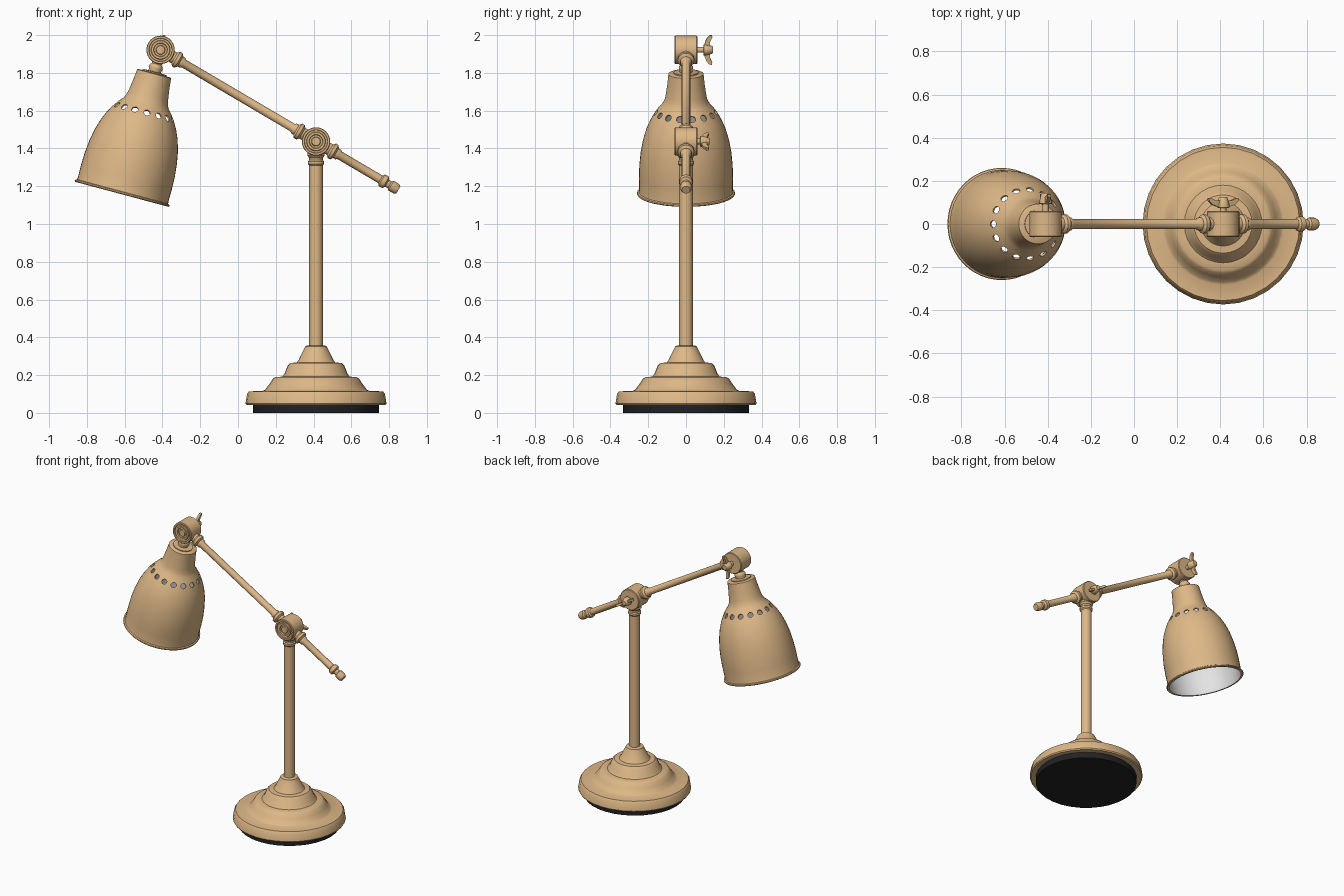
import bpy, bmesh, math
from mathutils import Matrix, Vector

if "Cube" in bpy.data.objects:
    bpy.data.objects.remove(bpy.data.objects["Cube"])


def material(name, rgb):
    m = bpy.data.materials.new(name)
    m.diffuse_color = (*rgb, 1)
    m.use_nodes = True
    m.node_tree.nodes["Principled BSDF"].inputs["Base Color"].default_value = m.diffuse_color
    return m


TAN = material("tan_metal", (0.73, 0.479, 0.242))
BLACK = material("black_pad", (0.016, 0.016, 0.016))
WHITE = material("white_lining", (0.85, 0.85, 0.85))


def add(name, bm, matrix, mats):
    bmesh.ops.remove_doubles(bm, verts=bm.verts, dist=1e-5)
    bmesh.ops.recalc_face_normals(bm, faces=bm.faces)
    me = bpy.data.meshes.new(name)
    bm.to_mesh(me)
    bm.free()
    for m in mats:
        me.materials.append(m)
    ob = bpy.data.objects.new(name, me)
    ob.matrix_world = matrix
    bpy.context.collection.objects.link(ob)
    return ob


def revolve(name, profile, matrix, mats=(TAN,), segs=32, split=9999):
    """Spin (radius, height) points round local z; bands from `split` on use material 1."""
    bm = bmesh.new()
    rings = [[bm.verts.new((r * math.cos(2 * math.pi * k / segs),
                            r * math.sin(2 * math.pi * k / segs), h))
              for k in range(segs)] for r, h in profile]
    for i in range(len(rings) - 1):
        a, b = rings[i], rings[i + 1]
        for k in range(segs):
            n = (k + 1) % segs
            f = bm.faces.new((a[k], a[n], b[n], b[k]))
            f.material_index = 1 if i >= split else 0
    return add(name, bm, matrix, mats)


def tilt(x, z, deg):
    return Matrix.Translation((x, 0, z)) @ Matrix.Rotation(math.radians(deg), 4, 'Y')


LOW = (0.413, 1.437)      # joint on the pole
TOP = (-0.41, 1.922)      # joint above the shade
SPAN = 0.956              # distance between the joints
ARM = 120.5               # arm direction
at_base = Matrix.Translation((LOW[0], 0, 0))

# Base: black pad and stepped foot
revolve("base_pad", [(0, 0), (0.333, 0), (0.333, 0.05), (0, 0.05)], at_base, (BLACK,), 32)
revolve("base", [(0, 0.042), (0.368, 0.042), (0.373, 0.05), (0.365, 0.1), (0.355, 0.114),
                 (0.282, 0.116), (0.27, 0.122), (0.245, 0.155), (0.228, 0.182), (0.215, 0.189),
                 (0.18, 0.192), (0.168, 0.205), (0.15, 0.25), (0.135, 0.264),
                 (0.102, 0.267), (0.092, 0.28), (0.068, 0.33), (0.06, 0.345),
                 (0.058, 0.352), (0.045, 0.357), (0, 0.357)], at_base, (TAN,), 32)

# Pole with its top collar
revolve("pole", [(0, 0.34), (0.036, 0.34), (0.036, 1.31), (0.043, 1.318), (0.043, 1.332),
                 (0.036, 1.338), (0.036, 1.35), (0.046, 1.362), (0.046, 1.374),
                 (0.036, 1.39), (0, 1.4)], at_base)

# Arm with collars beside the joints and a finial at the end
collar = [(0.032, 0.06), (0.032, 0.085), (0.044, 0.096), (0.044, 0.112),
          (0.03, 0.122), (0.03, 0.135), (0.023, 0.145)]
arm = [(0, 0.05)] + collar
arm += [(r, SPAN - s) for r, s in reversed(collar)]
arm += [(r, SPAN + s) for r, s in collar]
arm += [(r, SPAN + s) for r, s in [(0.023, 0.395), (0.034, 0.403), (0.036, 0.415), (0.034, 0.428),
                                   (0.021, 0.436), (0.021, 0.452), (0.029, 0.46),
                                   (0.029, 0.492), (0.022, 0.505), (0, 0.505)]]
revolve("arm", arm, tilt(*TOP, ARM), segs=24)

# Joints with ringed faces and wing nuts at the back
for label, (x, z), push, angle in (("lower", LOW, 0.0, ARM - 90), ("upper", TOP, 0.018, -77)):
    across = Matrix.Translation((x, 0, z)) @ Matrix.Rotation(-math.pi / 2, 4, 'X')
    revolve(label + "_joint",
            [(0, -0.058), (0.022, -0.058), (0.025, -0.05), (0.034, -0.05), (0.037, -0.058),
             (0.048, -0.058), (0.051, -0.051), (0.06, -0.051), (0.062, -0.06),
             (0.072, -0.06), (0.075, -0.056), (0.075, 0.056), (0.071, 0.06), (0, 0.06)], across)
    revolve(label + "_nut_hub",
            [(0, 0.05), (0.015, 0.05), (0.015, 0.074 + push), (0.029, 0.076 + push),
             (0.029, 0.088 + push), (0.021, 0.12 + push), (0.016, 0.125 + push),
             (0, 0.125 + push)], across, segs=20)
    for side in (1, -1):
        outline = [(0.005, 0.08), (0.035, 0.081), (0.06, 0.09), (0.078, 0.106),
                   (0.08, 0.119), (0.07, 0.121), (0.045, 0.11), (0.005, 0.11)]
        bm = bmesh.new()
        face = bm.faces.new([bm.verts.new((u * side, y + push, -0.008)) for u, y in outline])
        ext = bmesh.ops.extrude_face_region(bm, geom=[face])
        bmesh.ops.translate(bm, vec=(0, 0, 0.016),
                            verts=[v for v in ext["geom"] if isinstance(v, bmesh.types.BMVert)])
        add(label + ("_wing_a" if side > 0 else "_wing_b"), bm, tilt(x, z, angle), (TAN,))

# Neck and shade hang from the upper joint along a tilted axis
hang = tilt(*TOP, 195)
revolve("shade_neck", [(0, 0.05), (0.03, 0.06), (0.026, 0.078), (0.036, 0.09), (0.038, 0.1),
                       (0.034, 0.11), (0.034, 0.12), (0.066, 0.122), (0.066, 0.135), (0, 0.135)],
       hang, segs=24)
outer = [(0, 0.128), (0.086, 0.128), (0.093, 0.132), (0.099, 0.19), (0.108, 0.25), (0.114, 0.275),
         (0.124, 0.295), (0.145, 0.318), (0.165, 0.345), (0.188, 0.385), (0.21, 0.435),
         (0.228, 0.495), (0.24, 0.56), (0.247, 0.63), (0.249, 0.7), (0.248, 0.765),
         (0.25, 0.777), (0.258, 0.781), (0.26, 0.787), (0.256, 0.792)]
inner = [(r - 0.009, t + 0.003) for r, t in reversed(outer[2:16])]
shade = revolve("shade", outer + [(0.242, 0.792)] + inner + [(0, 0.14)], hang,
                (TAN, WHITE), 48, len(outer))

# Ring of 15 vent holes cut through the shade
bm = bmesh.new()
for k in range(15):
    m = (Matrix.Rotation(2 * math.pi * k / 15, 4, 'Z') @ Matrix.Translation((0.16, 0, 0.34))
         @ Matrix.Rotation(math.radians(125), 4, 'Y'))
    bmesh.ops.create_cone(bm, cap_ends=True, segments=16, radius1=0.0175, radius2=0.0175,
                          depth=0.07, matrix=m)
cutter = add("vent_cutter", bm, hang, (TAN,))
cutter.hide_render = True
mod = shade.modifiers.new("vents", 'BOOLEAN')
mod.operation, mod.object, mod.solver = 'DIFFERENCE', cutter, 'EXACT'
bpy.context.view_layer.update()
cut = bpy.data.meshes.new_from_object(shade.evaluated_get(bpy.context.evaluated_depsgraph_get()))
shade.modifiers.clear()
shade.data = cut
bpy.data.objects.remove(cutter)

# Smooth shading with crisp edges
for ob in bpy.context.collection.objects:
    ob.select_set(True)
    bpy.context.view_layer.objects.active = ob
bpy.ops.object.shade_smooth_by_angle(angle=math.radians(35))
